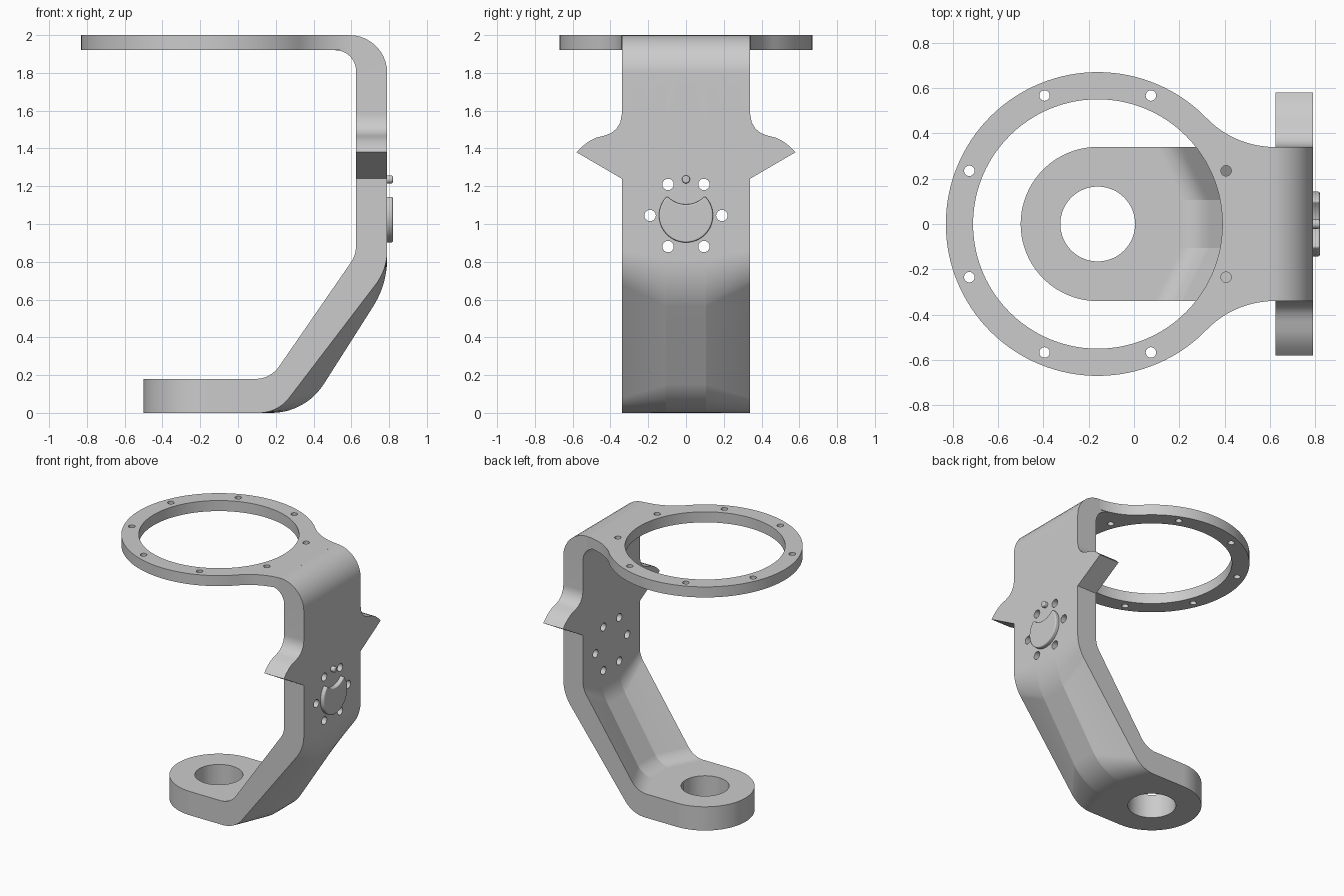
import bpy
import bmesh
from math import pi, sin, cos, sqrt, atan2, radians
from mathutils import Vector, Matrix

cube = bpy.data.objects.get("Cube")
if cube:
    bpy.data.objects.remove(cube, do_unlink=True)

HALF = 0.34            # half width of the strap
CX = -0.16             # shared axis of ring and foot
INNER, OUTER = 0.625, 0.79   # faces of the upright plate
HUB_Z = 1.045


def make(name, bm):
    bmesh.ops.recalc_face_normals(bm, faces=bm.faces)
    mesh = bpy.data.meshes.new(name)
    bm.to_mesh(mesh)
    bm.free()
    obj = bpy.data.objects.new(name, mesh)
    bpy.context.collection.objects.link(obj)
    return obj


def prism(name, outline, start, depth):
    """Extrude a closed outline of 3D points along a vector."""
    bm = bmesh.new()
    face = bm.faces.new([bm.verts.new(Vector(p) + Vector(start)) for p in outline])
    top = bmesh.ops.extrude_face_region(bm, geom=[face])["geom"]
    bmesh.ops.translate(bm, vec=depth, verts=[v for v in top if isinstance(v, bmesh.types.BMVert)])
    return make(name, bm)


def cylinders(name, spots, radius, length, axis="Z", segments=32):
    bm = bmesh.new()
    turn = Matrix.Rotation(pi / 2, 4, "Y") if axis == "X" else Matrix()
    for spot in spots:
        bmesh.ops.create_cone(bm, cap_ends=True, segments=segments, radius1=radius,
                              radius2=radius, depth=length,
                              matrix=Matrix.Translation(spot) @ turn)
    return make(name, bm)


def apply(obj, kind, **settings):
    mod = obj.modifiers.new(kind.title(), kind)
    for key, value in settings.items():
        setattr(mod, key, value)
    bpy.context.view_layer.objects.active = obj
    bpy.ops.object.modifier_apply(modifier=mod.name)


def combine(obj, other, operation):
    other.hide_render = True
    apply(obj, "BOOLEAN", operation=operation, object=other, solver="EXACT")
    bpy.data.objects.remove(other, do_unlink=True)


def smooth(obj, angle=30):
    bpy.ops.object.select_all(action="DESELECT")
    obj.select_set(True)
    bpy.context.view_layer.objects.active = obj
    bpy.ops.object.shade_smooth_by_angle(angle=radians(angle))
    obj.modifiers.new("Even shading", "WEIGHTED_NORMAL").keep_sharp = True


def arc(cx, cy, r, a0, a1, steps):
    return [(cx + r * cos(a0 + (a1 - a0) * i / steps),
             cy + r * sin(a0 + (a1 - a0) * i / steps)) for i in range(steps + 1)]


def rounded(corners, steps=10):
    """Round each (x, z, tangent length) corner with a true circular arc."""
    out = []
    for i, (x, z, t) in enumerate(corners):
        p = Vector((x, z))
        if not t:
            out.append(p)
            continue
        to_prev = (Vector(corners[i - 1][:2]) - p).normalized()
        to_next = (Vector(corners[(i + 1) % len(corners)][:2]) - p).normalized()
        a, b = p + to_prev * t, p + to_next * t
        w = sin(to_prev.angle(to_next) / 2)
        for k in range(steps + 1):
            u = k / steps
            ka, kp, kb = (1 - u) ** 2, 2 * u * (1 - u) * w, u * u
            out.append((a * ka + p * kp + b * kb) / (ka + kp + kb))
    return out


def section(y):
    """Strap profile at y: the sloping part bulges outward along the middle."""
    f = min(1, (HALF - abs(y)) / (HALF - 0.105))

    def mix(edge, middle):
        return edge + (middle - edge) * f

    end = CX - sqrt(max(0, HALF ** 2 - y * y))
    return rounded([
        (end, 0, 0),
        (mix(0.21, 0.357), 0, mix(0.1, 0.18)),
        (OUTER, mix(0.76, 0.68), mix(0.1, 0.14)),
        (OUTER, 2, 0.2),
        (0.47, 2, 0),
        (0.47, 1.92, 0),
        (INNER, 1.92, 0.11),
        (INNER, mix(0.836, 0.71), mix(0.05, 0.08)),
        (mix(0.172, 0.29), 0.18, 0.08),
        (end, 0.18, 0)])


# Bent strap with the rounded foot, lofted across its width
stations = sorted([HALF * cos(pi * i / 40) for i in range(41)] + [-0.105, 0.105])
bm = bmesh.new()
rings = [[bm.verts.new((p.x, y, p.y)) for p in section(y)] for y in stations]
for r0, r1 in zip(rings, rings[1:]):
    for i in range(len(r0)):
        bm.faces.new((r0[i - 1], r0[i], r1[i], r1[i - 1]))
bm.faces.new(rings[0])
bm.faces.new(rings[-1])
bracket = make("bracket", bm)

# Top ring plate flaring into the strap
R = 0.67
FX, FR = 0.62, 0.417
meet = atan2(HALF + FR, FX - CX)
half = arc(FX, HALF + FR, FR, radians(266), pi + meet, 16) + arc(CX, 0, R, meet, pi, 48)[1:]
plan = half + [(x, -y) for x, y in reversed(half[:-1])]
plate = prism("ring_plate", [(x, y, 0) for x, y in plan], (0, 0, 1.92), (0, 0, 0.08))
combine(plate, cylinders("ring_opening", [(CX, 0, 1.96)], 0.55, 0.4, segments=96), "DIFFERENCE")
combine(bracket, plate, "UNION")

# Pointed wings on both edges of the upright
wing = [(0.3, 1.24), (HALF, 1.24), (0.58, 1.38), (0.55, 1.41), (0.515, 1.437), (0.475, 1.457),
        (0.43, 1.468), (0.395, 1.482), (0.367, 1.505), (0.348, 1.538), (HALF, 1.58), (0.3, 1.58)]
for side in (1, -1):
    part = prism("wing", [(0, side * y, z) for y, z in wing], (INNER, 0, 0), (OUTER - INNER, 0, 0))
    combine(bracket, part, "UNION")

# Foot bore, ring screw holes and hub screw holes
ring_spots = [(CX + 0.613 * cos(a), 0.613 * sin(a), 1.96)
              for a in (pi / 8 + k * pi / 4 for k in range(8))]
hub_spots = [(0.7, 0.19 * cos(k * pi / 3), HUB_Z + 0.19 * sin(k * pi / 3)) for k in range(6)]
combine(bracket, cylinders("foot_bore", [(CX, 0, 0.09)], 0.165, 0.5, segments=64), "DIFFERENCE")
combine(bracket, cylinders("ring_holes", ring_spots, 0.023, 0.3), "DIFFERENCE")
combine(bracket, cylinders("hub_holes", hub_spots, 0.03, 0.4, "X"), "DIFFERENCE")
smooth(bracket)

# Raised hub boss: a disc with a scalloped top
horn = atan2(0.103, 0.1)
low = arc(0, HUB_Z, 0.143, pi - horn, 2 * pi + horn, 48)
dip = atan2(low[-1][1] - 1.24, low[-1][0])
scallop = arc(0, 1.24, sqrt(low[-1][0] ** 2 + (low[-1][1] - 1.24) ** 2), dip, -pi - dip, 16)
boss = prism("hub_boss", [(0, y, z) for y, z in low + scallop[1:-1]], (0.77, 0, 0), (0.05, 0, 0))
apply(boss, "BEVEL", width=0.009, segments=3, limit_method="ANGLE", angle_limit=radians(40))
smooth(boss, 40)

# Small locating pin above the boss
pin = cylinders("locating_pin", [(0.795, 0, 1.236)], 0.021, 0.05, "X")
apply(pin, "BEVEL", width=0.008, segments=3, limit_method="ANGLE", angle_limit=radians(40))
smooth(pin, 40)
